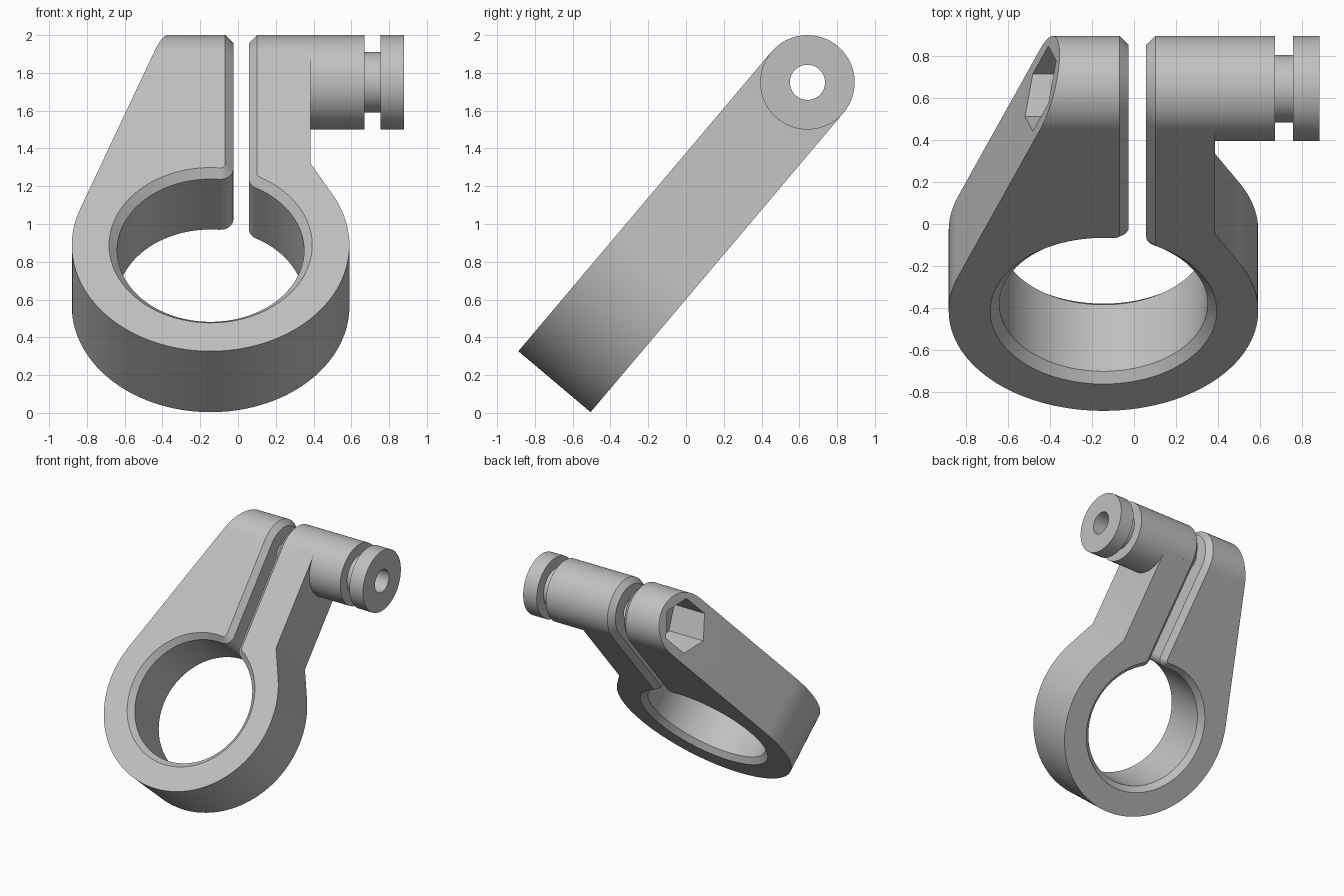
import bpy, bmesh
from math import sin, cos, atan2, acos, hypot, sqrt, pi, radians
from mathutils import Matrix, Vector

if "Cube" in bpy.data.objects:
    bpy.data.objects.remove(bpy.data.objects["Cube"])

# Main sizes; local axes are x = across, y = along the arm, z = thickness
HALF = 0.25                         # half thickness, also boss radius
CHAMFER = 0.043
SLOT_LEFT, SLOT_RIGHT = -0.025, 0.058
RING_X, RING_Y, RING_R, HOLE_R = -0.145, -1.34, 0.735, 0.495
ARM_X, ARM_Y = 0.385, -0.775        # corner where the narrow arm meets the ring
SLANT_ANGLE = radians(160.2)        # direction the slanted side faces
FILLET = 0.07
BORE_R = 0.093
PLACE = Matrix.Translation((0, 0.643, 1.75)) @ Matrix.Rotation(radians(49.8), 4, 'X')

metal = bpy.data.materials.new("light_grey_metal")
metal.use_nodes = True
GREY = (0.53, 0.53, 0.53, 1)
metal.diffuse_color = GREY
metal.node_tree.nodes["Principled BSDF"].inputs["Base Color"].default_value = GREY


def loft(name, rings):
    """Closed solid through matching rings of points, capped at both ends."""
    bm = bmesh.new()
    loops = [[bm.verts.new(p) for p in ring] for ring in rings]
    for a, b in zip(loops, loops[1:]):
        for i in range(len(a)):
            j = (i + 1) % len(a)
            bm.faces.new((a[i], a[j], b[j], b[i]))
    bm.faces.new(loops[0][::-1])
    bm.faces.new(loops[-1])
    bmesh.ops.recalc_face_normals(bm, faces=bm.faces)
    bm.transform(PLACE)
    mesh = bpy.data.meshes.new(name)
    bm.to_mesh(mesh)
    bm.free()
    mesh.materials.append(metal)
    obj = bpy.data.objects.new(name, mesh)
    bpy.context.collection.objects.link(obj)
    return obj


def arc(cx, cy, r, start, end, steps):
    return [(cx + r * cos(start + (end - start) * i / steps),
             cy + r * sin(start + (end - start) * i / steps)) for i in range(steps + 1)]


def slant_x(y):
    """Where the slanted side lies at a given distance along the arm."""
    return RING_X + (RING_R - (y - RING_Y) * sin(SLANT_ANGLE)) / cos(SLANT_ANGLE)


def disc(x, r, sides=72, turn=0.5):
    """Ring around the pivot axis; x is a number or a function of y."""
    pts = []
    for i in range(sides):
        a = 2 * pi * (i + turn) / sides
        y, z = r * cos(a), r * sin(a)
        pts.append((x(y) if callable(x) else x, y, z))
    return pts


def corner(wall, side):
    """Centre of the fillet between a slot wall and the hole, and its direction."""
    dx = wall - RING_X + side * FILLET
    dy = sqrt((HOLE_R + FILLET) ** 2 - dx * dx)
    return RING_X + dx, RING_Y + dy, atan2(dy, dx)


def outline(grow):
    """Clamp outline, with the slot and hole widened by the given amount."""
    px, py = ARM_X - RING_X, ARM_Y - RING_Y
    tangent = atan2(py, px) - acos(RING_R / hypot(px, py))
    pts = [(SLOT_LEFT - grow, 0), (slant_x(0), 0)]
    pts += arc(RING_X, RING_Y, RING_R, SLANT_ANGLE, 2 * pi + tangent, 80)
    pts += [(ARM_X, ARM_Y), (ARM_X, 0), (SLOT_RIGHT + grow, 0)]
    rx, ry, ra = corner(SLOT_RIGHT, 1)
    lx, ly, la = corner(SLOT_LEFT, -1)
    pts += arc(rx, ry, FILLET - grow, pi, pi + ra, 8)
    pts += arc(RING_X, RING_Y, HOLE_R + grow, ra, la - 2 * pi, 88)[1:-1]
    pts += arc(lx, ly, FILLET - grow, la - pi, 0, 8)
    return pts


# Clamp ring with its two arms, chamfered along hole and slot
levels = [(-HALF, CHAMFER), (CHAMFER - HALF, 0), (HALF - CHAMFER, 0), (HALF, CHAMFER)]
clamp = loft("clamp_ring", [[(x, y, z) for x, y in outline(g)] for z, g in levels])

# Round end of the slanted arm
left_boss = loft("slanted_boss", [disc(slant_x, HALF), disc(SLOT_LEFT - CHAMFER, HALF),
                                  disc(SLOT_LEFT, HALF - CHAMFER)])

# Round end of the narrow arm, with grooved spigot
spigot_profile = [(SLOT_RIGHT, HALF - CHAMFER), (SLOT_RIGHT + CHAMFER, HALF), (0.67, HALF),
                  (0.67, 0.16), (0.755, 0.16), (0.755, HALF), (0.88, HALF)]
spigot = loft("grooved_spigot", [disc(x, r) for x, r in spigot_profile])

# Cutters: bolt bore and hexagonal nut pocket
bore = loft("bore_cutter", [disc(-1.2, BORE_R, 48), disc(1.2, BORE_R, 48)])
pocket = loft("nut_pocket_cutter", [disc(-0.9, 0.205, 6, 0), disc(-0.2, 0.205, 6, 0)])
for cutter in (bore, pocket):
    cutter.hide_render = True

for part, cutters in ((clamp, (bore, pocket)), (left_boss, (bore, pocket)), (spigot, (bore,))):
    bpy.ops.object.select_all(action='DESELECT')
    part.select_set(True)
    bpy.context.view_layer.objects.active = part
    for cutter in cutters:
        cut = part.modifiers.new(cutter.name, 'BOOLEAN')
        cut.operation = 'DIFFERENCE'
        cut.solver = 'EXACT'
        cut.object = cutter
        bpy.ops.object.modifier_apply(modifier=cut.name)
    bpy.ops.object.shade_smooth_by_angle(angle=radians(30))

for cutter in (bore, pocket):
    bpy.data.objects.remove(cutter)
